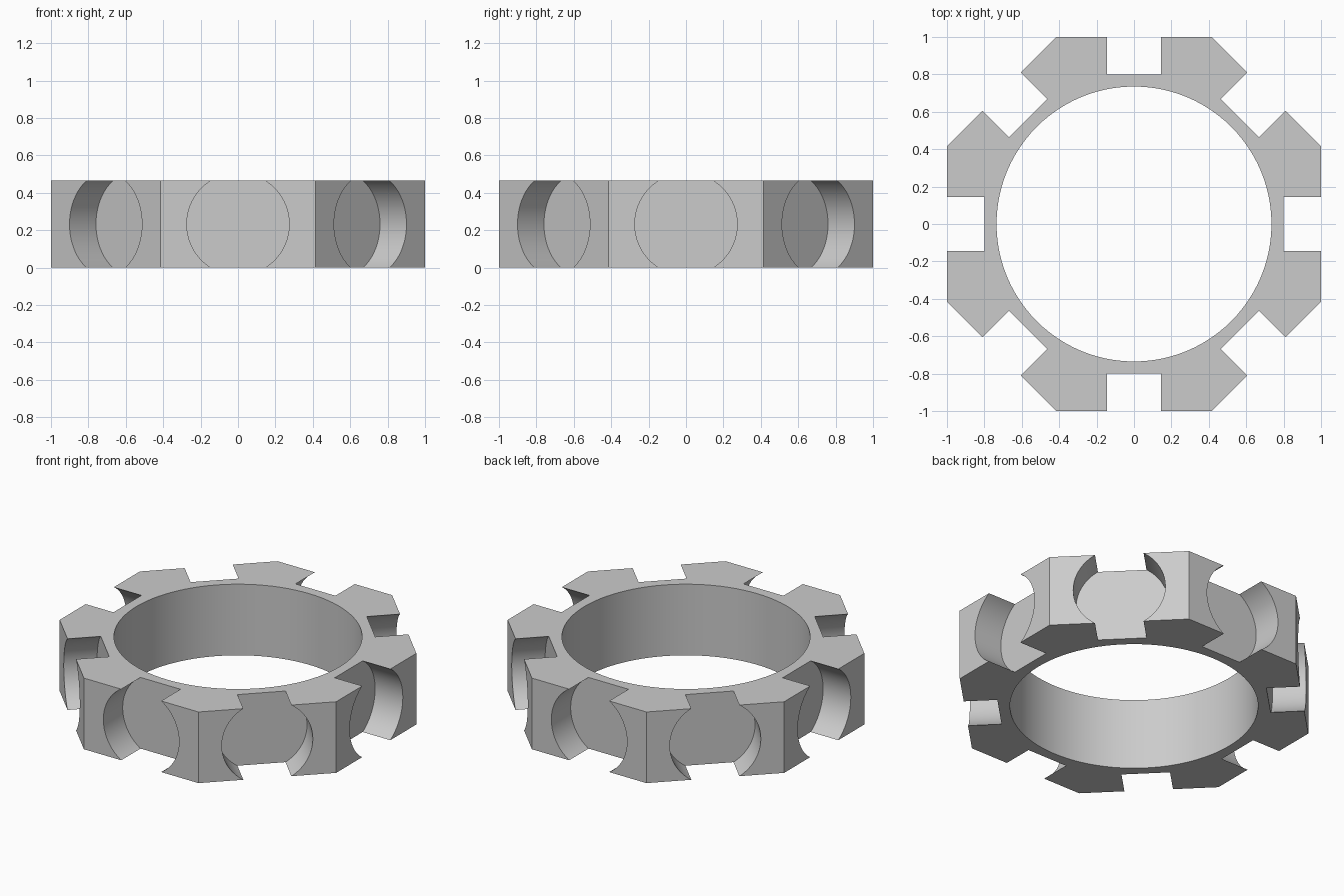
import bpy, bmesh, math
from mathutils import Matrix, Vector

cube = bpy.data.objects.get("Cube")
if cube:
    bpy.data.objects.remove(cube, do_unlink=True)

HEIGHT = 0.465
SIDES = 8
BORE_R = 0.735
POCKET_R = 0.274
POCKET_FLOOR = 0.8
MID = Vector((0, 0, HEIGHT / 2))

grey = bpy.data.materials.new("light grey")
grey.use_nodes = True
colour = (0.6, 0.6, 0.6, 1)
grey.diffuse_color = colour
grey.node_tree.nodes["Principled BSDF"].inputs["Base Color"].default_value = colour


def add_cylinder(bm, radius, depth, segments, matrix):
    bmesh.ops.create_cone(bm, cap_ends=True, segments=segments, radius1=radius,
                          radius2=radius, depth=depth, matrix=matrix)


def make_object(name, bm):
    mesh = bpy.data.meshes.new(name)
    bm.to_mesh(mesh)
    bm.free()
    mesh.materials.append(grey)
    obj = bpy.data.objects.new(name, mesh)
    bpy.context.collection.objects.link(obj)
    return obj


# Octagonal ring body, flats facing the axes
bm = bmesh.new()
turn = Matrix.Rotation(math.pi / SIDES, 4, 'Z')
add_cylinder(bm, 1 / math.cos(math.pi / SIDES), HEIGHT, SIDES,
             Matrix.Translation(MID) @ turn)
ring = make_object("octagonal_ring", bm)

# Cutter: central bore and one round pocket per side
bm = bmesh.new()
add_cylinder(bm, BORE_R, 1, 96, Matrix.Translation(MID))
pocket_depth = 0.4
for i in range(SIDES):
    place = (Matrix.Translation(MID)
             @ Matrix.Rotation(i * math.tau / SIDES, 4, 'Z')
             @ Matrix.Translation((POCKET_FLOOR + pocket_depth / 2, 0, 0))
             @ Matrix.Rotation(math.pi / 2, 4, 'Y'))
    add_cylinder(bm, POCKET_R, pocket_depth, 64, place)
cutter = make_object("bore_and_pocket_cutter", bm)
cutter.hide_render = True

cut = ring.modifiers.new("cut", 'BOOLEAN')
cut.operation = 'DIFFERENCE'
cut.solver = 'EXACT'
cut.use_self = True
cut.object = cutter

# Apply the cut, drop the cutter, and smooth the round walls
for obj in bpy.context.selected_objects:
    obj.select_set(False)
bpy.context.view_layer.objects.active = ring
ring.select_set(True)
bpy.ops.object.modifier_apply(modifier=cut.name)
bpy.data.objects.remove(cutter, do_unlink=True)
bpy.ops.object.shade_smooth_by_angle(angle=math.radians(30))
